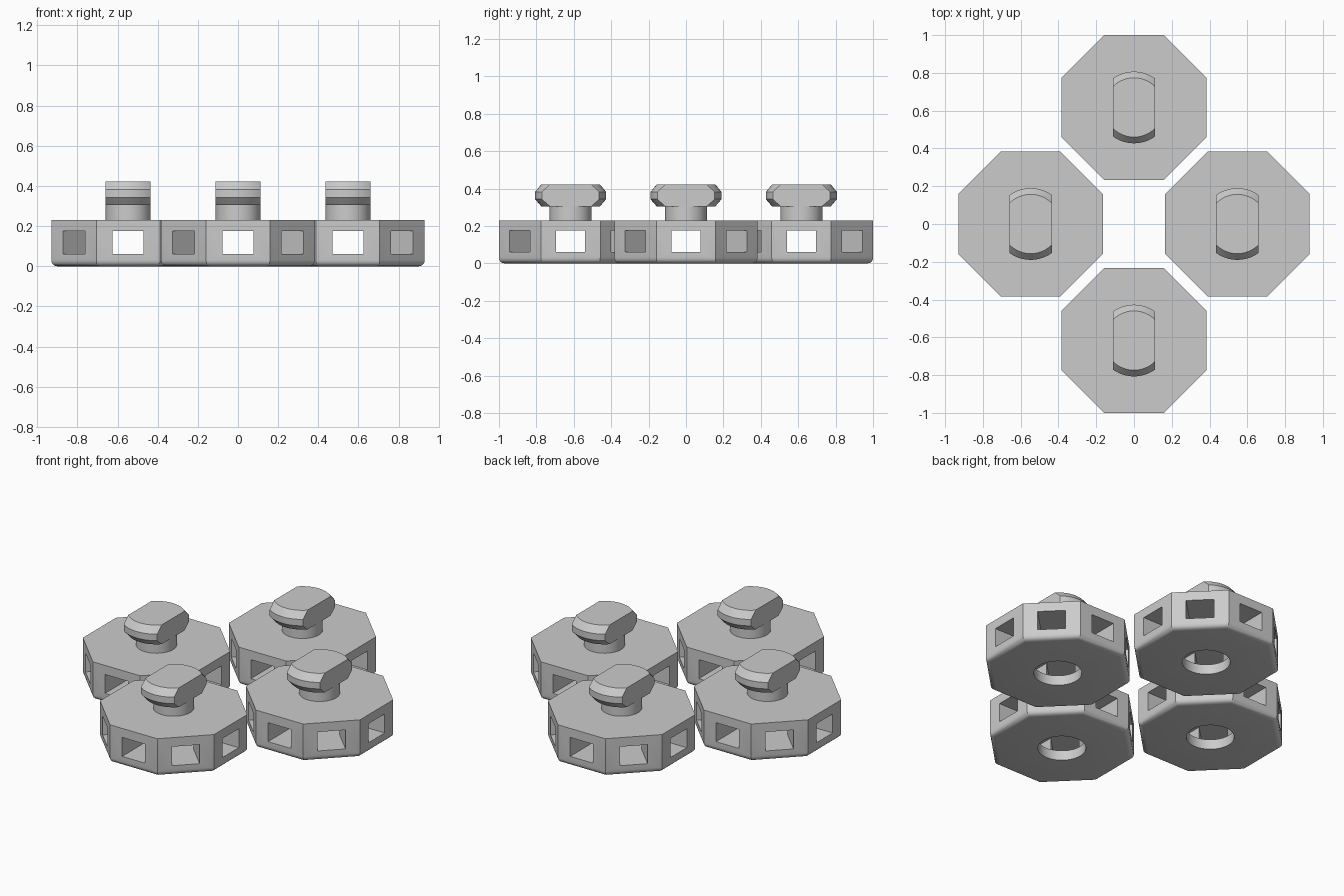
import bpy
import bmesh
from math import sin, cos, pi, radians
from mathutils import Vector

if "Cube" in bpy.data.objects:
    bpy.data.objects.remove(bpy.data.objects["Cube"])

APOTHEM = 0.383        # centre of a block to the middle of a side
TOP = 0.23             # block height
WINDOW = 0.0775        # half width of a window
CENTRES = {"front": (0, -0.617), "back": (0, 0.617),
           "left": (0.547, 0), "right": (-0.547, 0)}

grey = bpy.data.materials.new("light grey")
grey.use_nodes = True
grey.diffuse_color = (0.6, 0.6, 0.6, 1)
grey.node_tree.nodes["Principled BSDF"].inputs["Base Color"].default_value = (0.6, 0.6, 0.6, 1)


def make_object(name, bm):
    bmesh.ops.recalc_face_normals(bm, faces=bm.faces)
    mesh = bpy.data.meshes.new(name)
    bm.to_mesh(mesh)
    bm.free()
    mesh.materials.append(grey)
    obj = bpy.data.objects.new(name, mesh)
    bpy.context.collection.objects.link(obj)
    return obj


def prism(outline, low, high):
    """Extrude a flat outline from one height to another."""
    bm = bmesh.new()
    base = bm.faces.new([bm.verts.new((x, y, low)) for x, y in outline])
    grown = bmesh.ops.extrude_face_region(bm, geom=[base], use_keep_orig=True)
    moved = [v for v in grown["geom"] if isinstance(v, bmesh.types.BMVert)]
    bmesh.ops.translate(bm, verts=moved, vec=(0, 0, high - low))
    return bm


def ring(radius, count, turn=0.0):
    return [(radius * cos(2 * pi * (i + turn) / count),
             radius * sin(2 * pi * (i + turn) / count)) for i in range(count)]


def lathe(profile, steps=48):
    """Turn a closed radius/height profile around z."""
    bm = bmesh.new()
    verts = [bm.verts.new((r, 0, z)) for r, z in profile]
    edges = [bm.edges.new(pair) for pair in zip(verts, verts[1:])]
    bmesh.ops.spin(bm, geom=verts + edges, cent=(0, 0, 0), axis=(0, 0, 1),
                   angle=2 * pi, steps=steps)
    bmesh.ops.remove_doubles(bm, verts=bm.verts, dist=0.0001)
    return bm


def apply_boolean(obj, cutter, operation):
    cutter.hide_render = True
    mod = obj.modifiers.new("cut", "BOOLEAN")
    mod.operation, mod.object, mod.solver = operation, cutter, "EXACT"
    bpy.context.view_layer.update()
    graph = bpy.context.evaluated_depsgraph_get()
    mesh = bpy.data.meshes.new_from_object(obj.evaluated_get(graph))
    obj.modifiers.clear()
    obj.data = mesh
    bpy.data.objects.remove(cutter)


# Octagonal block with a rounded bottom rim
bm = prism(ring(APOTHEM / cos(pi / 8), 8, 0.5), 0, TOP)
rim = [e for e in bm.edges if all(v.co.z < 0.01 for v in e.verts)]
bmesh.ops.bevel(bm, geom=rim, offset=0.03, offset_type="OFFSET", segments=5,
                profile=0.5, affect="EDGES")
block = make_object("block", bm)

# Tunnels joining all eight windows, as one star outline
star = []
inner = WINDOW / sin(pi / 8)
for i in range(8):
    a = i * pi / 4
    along, side = Vector((cos(a), sin(a))), Vector((-sin(a), cos(a)))
    star += [tuple(along * 0.5 - side * WINDOW), tuple(along * 0.5 + side * WINDOW),
             (inner * cos(a + pi / 8), inner * sin(a + pi / 8))]
apply_boolean(block, make_object("tunnel_cutter", prism(star, 0.06, 0.175)), "DIFFERENCE")

# Round socket in the underside
apply_boolean(block, make_object("socket_cutter", prism(ring(0.132, 48), -0.1, 0.12)), "DIFFERENCE")

# Peg head: chamfered disc trimmed to a bar
head = make_object("peg_head", lathe([(0, 0.305), (0.157, 0.305), (0.19, 0.343),
                                      (0.19, 0.382), (0.157, 0.422), (0, 0.422)]))
bar = [(-0.112, -0.3), (0.112, -0.3), (0.112, 0.3), (-0.112, 0.3)]
apply_boolean(head, make_object("bar_trimmer", prism(bar, 0.2, 0.5)), "INTERSECT")

# Peg neck
neck = make_object("peg_neck", prism(ring(0.112, 48), TOP - 0.01, 0.31))

for part in (block, head, neck):
    bpy.ops.object.select_all(action="DESELECT")
    part.select_set(True)
    bpy.context.view_layer.objects.active = part
    bpy.ops.object.shade_smooth_by_angle(angle=radians(25))

# Four copies in a diamond
for part in (block, head, neck):
    base_name = part.name
    for place, (x, y) in CENTRES.items():
        copy = part.copy()
        copy.name = f"{place}_{base_name}"
        copy.location = (x, y, 0)
        bpy.context.collection.objects.link(copy)
    bpy.data.objects.remove(part)
